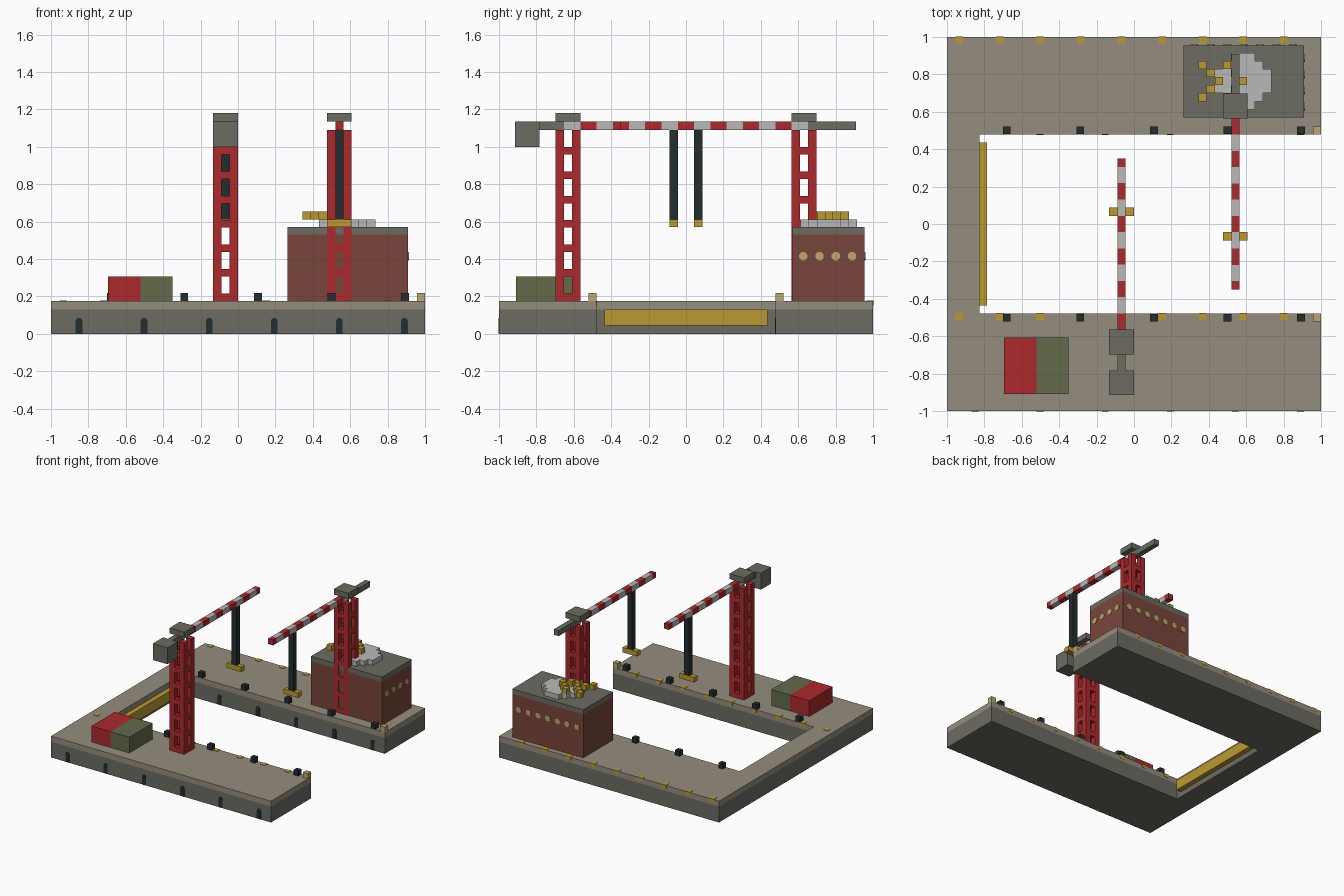
import bpy, bmesh, math
from mathutils import Matrix

if "Cube" in bpy.data.objects:
    bpy.data.objects.remove(bpy.data.objects["Cube"])


def material(name, r, g, b):
    """Flat colour given as 0-255 display values."""
    col = [((c / 255 + 0.055) / 1.055) ** 2.4 for c in (r, g, b)] + [1]
    m = bpy.data.materials.new(name)
    m.use_nodes = True
    m.diffuse_color = col
    m.node_tree.nodes["Principled BSDF"].inputs["Base Color"].default_value = col
    return m


TAN = material("paving tan", 149, 140, 126)
GREY = material("concrete grey", 108, 108, 99)
RED = material("crane red", 172, 42, 44)
WHITE = material("stripe white", 185, 185, 184)
GOLD = material("gold", 187, 154, 50)
GREEN = material("crate green", 99, 106, 75)
BROWN = material("brick brown", 121, 69, 59)
DARK = material("dark steel", 36, 45, 48)
PALE = material("lamp yellow", 190, 168, 110)


def finish(name, bm, mat):
    bmesh.ops.recalc_face_normals(bm, faces=bm.faces)
    me = bpy.data.meshes.new(name)
    bm.to_mesh(me)
    bm.free()
    me.materials.append(mat)
    ob = bpy.data.objects.new(name, me)
    bpy.context.collection.objects.link(ob)
    return ob


def boxes(name, mat, spans):
    """One object from boxes given as (x0, x1, y0, y1, z0, z1)."""
    bm = bmesh.new()
    for x0, x1, y0, y1, z0, z1 in spans:
        mid = Matrix.Translation(((x0 + x1) / 2, (y0 + y1) / 2, (z0 + z1) / 2))
        size = Matrix.Diagonal((abs(x1 - x0), abs(y1 - y0), abs(z1 - z0), 1))
        bmesh.ops.create_cube(bm, size=1, matrix=mid @ size)
    return finish(name, bm, mat)


def cube(x, y, z, w):
    """Span of a small cube standing at height z."""
    return (x - w / 2, x + w / 2, y - w / 2, y + w / 2, z, z + w)


def prisms(name, mat, outlines, offset):
    """Extrude each closed outline of 3D points by an offset."""
    bm = bmesh.new()
    for pts in outlines:
        face = bm.faces.new([bm.verts.new(p) for p in pts])
        ext = bmesh.ops.extrude_face_region(bm, geom=[face], use_keep_orig=True)
        moved = [v for v in ext["geom"] if isinstance(v, bmesh.types.BMVert)]
        bmesh.ops.translate(bm, verts=moved, vec=offset)
    return finish(name, bm, mat)


DECK, LEDGE, IN, WALL = 0.175, 0.13, 0.478, -0.825

# U-shaped dock: concrete body and paved top
u_shape = [(-1, -1), (1, -1), (1, -IN), (WALL, -IN),
           (WALL, IN), (1, IN), (1, 1), (-1, 1)]
prisms("dock_body", GREY, [[(x, y, 0) for x, y in u_shape]], (0, 0, LEDGE))
prisms("dock_paving", TAN, [[(x, y, LEDGE) for x, y in u_shape]],
       (0, 0, DECK - LEDGE))
boxes("dock_fender", GOLD, [(WALL, -0.785, -0.437, 0.437, 0.045, LEDGE)])

# Arched drains on the front side of each pier
arches = []
for y in (-1, IN):
    for i in range(6):
        cx, r = -0.85 + 0.348 * i, 0.018
        top = [(cx + r * math.cos(a), y, 0.067 + r * math.sin(a))
               for a in (math.pi * k / 6 for k in range(7))]
        arches.append([(cx + r, y, 0.001)] + top + [(cx - r, y, 0.001)])
prisms("drain_arches", DARK, arches, (0, -0.003, 0))

# Gold edge markers along the rear side of each pier
boxes("edge_markers", GOLD,
      [(x - 0.02, x + 0.02, y - 0.036, y + 0.002, 0.15, DECK + 0.003)
       for y in (-IN, 1) for x in (-0.935 + 0.217 * i for i in range(9))])

# Bollards and end posts beside the basin
boxes("bollards", DARK, [cube(-0.68 + 0.393 * i, s * 0.501, DECK, 0.042)
                         for s in (-1, 1) for i in range(5)])
boxes("end_posts", PALE, [cube(0.978, s * 0.5, DECK, 0.043) for s in (-1, 1)])

# Crates
boxes("red_crate", RED, [(-0.695, -0.52, -0.91, -0.607, DECK, 0.305)])
boxes("green_crate", GREEN, [(-0.52, -0.35, -0.91, -0.607, DECK, 0.305)])

# Warehouse with roof slab and round windows on two sides
X0, X1, Y0, Y1 = 0.265, 0.91, 0.569, 0.955
boxes("warehouse_walls", BROWN, [(X0, X1, Y0, Y1, DECK, 0.53)])
boxes("warehouse_roof", GREY, [(X0, X1, Y0, Y1, 0.53, 0.57)])
ring = [(0.024 * math.cos(a), 0.415 + 0.024 * math.sin(a))
        for a in (math.tau * (k + 0.5) / 8 for k in range(8))]
prisms("side_windows", PALE, [[(X1, 0.627 + 0.087 * i + u, z) for u, z in ring]
                              for i in range(4)], (0.004, 0, 0))
prisms("rear_windows", PALE, [[(0.322 + 0.088 * i + u, Y1, z) for u, z in ring]
                              for i in range(7)], (0, 0.004, 0))

# Roof emblem: stepped disc with two chevrons of cubes
C, EX, EY = 0.0432, 0.583, 0.764
boxes("roof_disc", WHITE,
      [(EX + (i - 0.5) * C, EX + (i + 0.5) * C,
        EY - (h + 0.5) * C, EY + (h + 0.5) * C, 0.57, 0.61)
       for i in range(-3, 4) for h in [min(3, 4 - abs(i))]])
boxes("roof_chevrons", GOLD,
      [cube(EX - (shift + abs(j)) * C, EY + j * C, 0.61, C)
       for shift in (0, 3) for j in range(-2, 3)])


def crane(label, cx, s, tail):
    """Tower crane at x = cx; s is the direction its boom points along y."""
    H, B, TOP, cy = 0.066, 0.022, 1.09, -s * 0.631
    rise = (TOP - DECK) / 7

    # Lattice tower: corner posts and ring beams
    spans = [(cx + i * B, cx + i * H, cy + j * B, cy + j * H, DECK, TOP)
             for i in (-1, 1) for j in (-1, 1)]
    for k in range(7):
        z = DECK + k * rise
        for side in (-1, 1):
            spans.append((cx - B, cx + B, cy + side * B, cy + side * H, z, z + 0.04))
            spans.append((cx + side * B, cx + side * H, cy - B, cy + B, z, z + 0.04))
    boxes(label + "_tower", RED, spans)
    boxes(label + "_cap", GREY, [(cx - H, cx + H, cy - H, cy + H, 1.135, 1.18)])

    # Striped boom and plain tail
    def boom(a, b):
        return (cx - B, cx + B, s * a, s * b, TOP, 1.135)
    start, step, tip = -0.652, 0.087, 0.35
    stripes = [boom(start + i * step, min(start + (i + 1) * step, tip))
               for i in range(12)]
    boxes(label + "_boom_white", WHITE, stripes[::2])
    boxes(label + "_boom_red", RED, stripes[1::2])
    boxes(label + "_tail", GREY, [boom(tail, start)])

    # Hoist cable and hook block
    hy = s * 0.065
    boxes(label + "_cable", DARK, [(cx - B, cx + B, hy - B, hy + B, 0.61, TOP)])
    boxes(label + "_hook", GOLD, [(cx - H, cx + H, hy - B, hy + B, 0.57, 0.61)])


crane("front_crane", -0.067, 1, -0.785)
crane("rear_crane", 0.542, -1, -0.91)
boxes("counterweight", GREY, [(-0.133, -0.001, -0.915, -0.783, 1.0, 1.135)])
